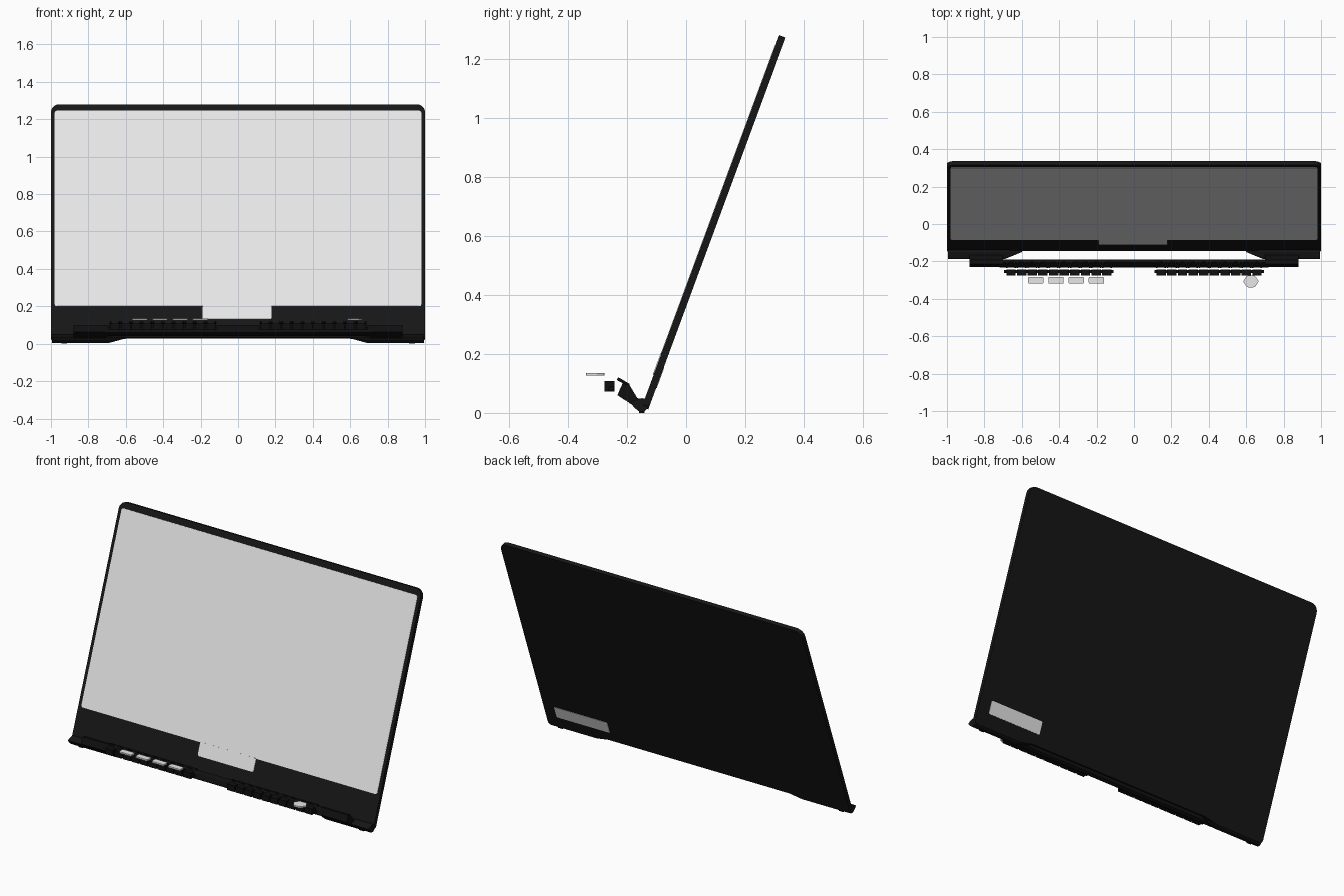
import bpy, bmesh, math
from mathutils import Matrix, Vector

cube = bpy.data.objects.get("Cube")
if cube:
    bpy.data.objects.remove(cube, do_unlink=True)


def material(name, value):
    m = bpy.data.materials.new(name)
    m.use_nodes = True
    color = (value, value, value, 1)
    m.diffuse_color = color
    m.node_tree.nodes["Principled BSDF"].inputs["Base Color"].default_value = color
    return m


SHELL = material("black shell", 0.008)
HINGE = material("dark hinge black", 0.005)
GREY = material("light grey", 0.8)

# Lid frame: local x across, y up along the tilted lid, z out of its front
TILT = math.radians(20.26)
S, C = math.sin(TILT), math.cos(TILT)
LID = Matrix(((1, 0, 0, 0), (0, S, -C, -0.15), (0, C, S, 0.02), (0, 0, 0, 1)))


def loft(name, start, end, mat, matrix=None):
    """Solid between two matching rings of 3D points."""
    bm = bmesh.new()
    a = [bm.verts.new(p) for p in start]
    b = [bm.verts.new(p) for p in end]
    bm.faces.new(a)
    bm.faces.new(b)
    for i in range(len(a)):
        j = (i + 1) % len(a)
        bm.faces.new((a[i], a[j], b[j], b[i]))
    bmesh.ops.recalc_face_normals(bm, faces=bm.faces)
    me = bpy.data.meshes.new(name)
    bm.to_mesh(me)
    bm.free()
    me.materials.append(mat)
    ob = bpy.data.objects.new(name, me)
    bpy.context.collection.objects.link(ob)
    if matrix:
        ob.matrix_world = matrix
    return ob


def rounded(corners, steps=5):
    """Outline from (x, y, radius) corners, each rounded by a small curve."""
    out = []
    for i, (x, y, r) in enumerate(corners):
        p = Vector((x, y))
        if r == 0:
            out.append(p)
            continue
        u = (Vector(corners[i - 1][:2]) - p).normalized() * r
        w = (Vector(corners[(i + 1) % len(corners)][:2]) - p).normalized() * r
        for k in range(steps + 1):
            t = k / steps * math.pi / 2
            out.append(p + u * (1 - math.sin(t)) + w * (1 - math.cos(t)))
    return out


def plate(name, corners, low, high, mat, matrix=LID):
    ring = rounded(corners)
    return loft(name, [(p.x, p.y, low) for p in ring],
                [(p.x, p.y, high) for p in ring], mat, matrix)


def rect(x0, x1, y0, y1, r):
    return [(x0, y0, r), (x1, y0, r), (x1, y1, r), (x0, y1, r)]


def bar(name, section, x0, x1, mat, end=None):
    """Extrude a (y, z) section along x, optionally into another section."""
    return loft(name, [(x0, y, z) for y, z in section],
                [(x1, y, z) for y, z in (end or section)], mat)


def box_section(y0, y1, z0, z1):
    return [(y0, z0), (y1, z0), (y1, z1), (y0, z1)]


# Lid shell with a raised middle along its bottom edge
half = [(0.6, 0.016, 0), (0.68, 0, 0), (1, 0, 0.02), (1, 1.343, 0.045)]
plate("lid_shell", half + [(-x, y, r) for x, y, r in reversed(half)],
      -0.0235, 0, SHELL)

# Display, its lower tab and the label on the back
plate("display", rect(-0.98, 0.98, 0.192, 1.306, 0.012), -0.001, 0.002, GREY)
plate("display_tab", rect(-0.19, 0.18, 0.117, 0.195, 0.01), -0.001, 0.003, GREY)
plate("back_label", rect(0.574, 0.926, 0.077, 0.152, 0.006),
      -0.0255, -0.0225, GREY)

# Curled lower lip at each corner, tapering inward, and the hinge arms
lip = [(-0.118, 0.045), (-0.127, 0.018), (-0.14, 0.006), (-0.158, 0.004),
       (-0.178, 0.02), (-0.187, 0.036), (-0.178, 0.042), (-0.15, 0.05)]
lip_tip = [(-0.138 + (y + 0.138) * 0.25, 0.037 + (z - 0.037) * 0.25) for y, z in lip]
arm = [(-0.23, 0.062), (-0.19, 0.032), (-0.15, 0.01), (-0.133, 0.045),
       (-0.165, 0.05), (-0.192, 0.095), (-0.215, 0.1)]
for side, s in (("left", 1), ("right", -1)):
    bar(side + "_lip", lip, s * 0.69, s * 0.995, SHELL)
    bar(side + "_lip_taper", lip, s * 0.69, s * 0.6, SHELL, lip_tip)
    bar(side + "_hinge_arm", arm, s * 0.7, s * 0.88, HINGE)
    bar(side + "_foot", box_section(-0.16, -0.14, 0, 0.01), s * 0.915, s * 0.945, HINGE)

# Long rear rail joining the hinge arms
rail = [(-0.232, 0.06), (-0.205, 0.042), (-0.19, 0.05),
        (-0.19, 0.09), (-0.205, 0.1), (-0.222, 0.085)]
bar("rear_rail", rail, -0.72, 0.72, HINGE)

# Vent rows: blocky teeth with a small arch behind each one
COUNT, PITCH = 10, 0.057
for side, s in (("left", 1), ("right", -1)):
    curve = bpy.data.curves.new(side + "_vent_arches", "CURVE")
    curve.dimensions = "3D"
    curve.bevel_depth = 0.006
    curve.bevel_resolution = 1
    curve.use_fill_caps = True
    curve.materials.append(HINGE)
    for i in range(COUNT):
        x = s * (0.145 + i * PITCH)
        bar(f"{side}_vent_tooth_{i + 1}", box_section(-0.276, -0.243, 0.072, 0.108),
            x - 0.025, x + 0.025, HINGE)
        pts = [(x - 0.023, -0.232, 0.116)]
        for k in range(7):
            t = math.pi * (1 - k / 6)
            h = math.sin(t) * 0.022
            pts.append((x + 0.023 * math.cos(t), -0.219 + h, 0.109 - h * 0.6))
        pts.append((x + 0.023, -0.232, 0.116))
        spline = curve.splines.new("POLY")
        spline.points.add(len(pts) - 1)
        for point, co in zip(spline.points, pts):
            point.co = (*co, 1)
    bpy.context.collection.objects.link(bpy.data.objects.new(curve.name, curve))
    # Thin strip carrying the teeth
    bar(side + "_vent_strip", box_section(-0.262, -0.246, 0.075, 0.09),
        s * 0.11, s * 0.695, HINGE)

# Small flat keys and the hexagonal power button
for i in range(4):
    x = -0.525 + i * 0.108
    plate(f"key_{i + 1}", rect(x - 0.041, x + 0.041, -0.319, -0.283, 0.006),
          0.126, 0.135, GREY, Matrix.Identity(4))
hexagon = [(0.625 + 0.042 * math.cos(k * math.pi / 3),
            -0.307 + 0.036 * math.sin(k * math.pi / 3), 0.006) for k in range(6)]
plate("power_button", hexagon, 0.126, 0.135, GREY, Matrix.Identity(4))
